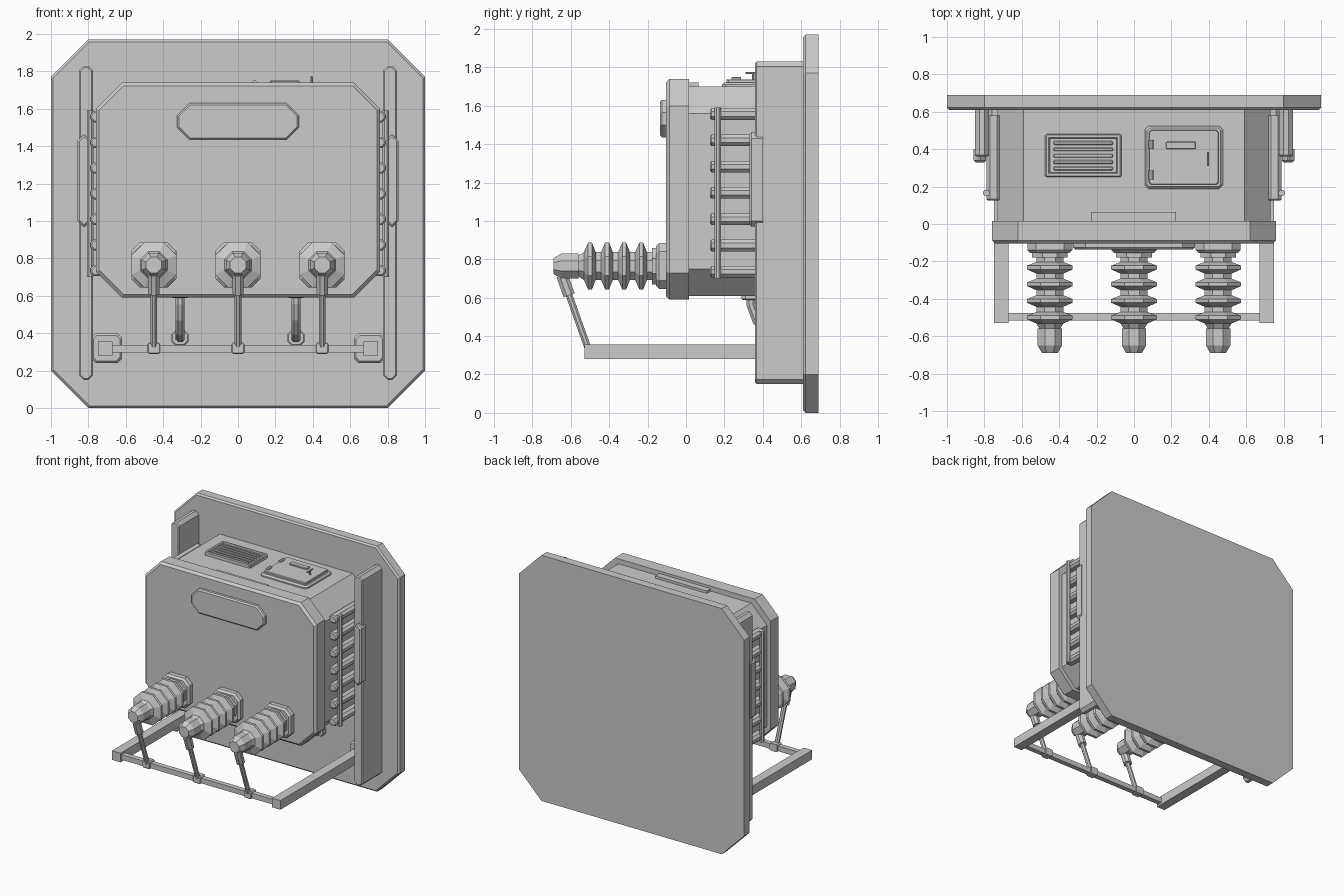
import bpy, bmesh, math
from mathutils import Vector, Matrix

cube = bpy.data.objects.get("Cube")
if cube:
    bpy.data.objects.remove(cube, do_unlink=True)

grey = bpy.data.materials.new("painted_grey")
grey.use_nodes = True
colour = (0.6, 0.6, 0.6, 1)
grey.diffuse_color = colour
grey.node_tree.nodes["Principled BSDF"].inputs["Base Color"].default_value = colour


def loft(name, rings):
    """Skin a list of equal-length point rings and cap both ends."""
    bm = bmesh.new()
    loops = [[bm.verts.new(p) for p in ring] for ring in rings]
    n = len(loops[0])
    for a, b in zip(loops, loops[1:]):
        for i in range(n):
            j = (i + 1) % n
            bm.faces.new((a[i], a[j], b[j], b[i]))
    bm.faces.new(loops[0])
    bm.faces.new(loops[-1])
    bmesh.ops.recalc_face_normals(bm, faces=bm.faces)
    mesh = bpy.data.meshes.new(name)
    bm.to_mesh(mesh)
    bm.free()
    mesh.materials.append(grey)
    ob = bpy.data.objects.new(name, mesh)
    bpy.context.collection.objects.link(ob)
    return ob


def octagon(u0, u1, v0, v1, c):
    return [(u0 + c, v0), (u1 - c, v0), (u1, v0 + c), (u1, v1 - c),
            (u1 - c, v1), (u0 + c, v1), (u0, v1 - c), (u0, v0 + c)]


def panel(name, us, vs, back, front, c, b=0.0, up=False):
    """Chamfered slab with a bevelled outer rim, facing -y or, if up, +z."""
    s = 1 if front > back else -1
    steps = [(back, 0), (front - s * b, 0)] + ([(front, b)] if b else [])
    rings = []
    for d, inset in steps:
        pts = octagon(us[0] + inset, us[1] - inset, vs[0] + inset, vs[1] - inset,
                      max(c - 0.58 * inset, 0.001))
        rings.append([(u, v, d) if up else (u, d, v) for u, v in pts])
    return loft(name, rings)


def box(name, xs, ys, zs):
    return loft(name, [[(xs[0], ys[0], z), (xs[1], ys[0], z),
                        (xs[1], ys[1], z), (xs[0], ys[1], z)] for z in zs])


def tube(name, path, radii, sides=8):
    """Faceted tube along a path, each ring square to the path."""
    path = [Vector(p) for p in path]
    rings = []
    for i, (p, r) in enumerate(zip(path, radii)):
        d = path[min(i + 1, len(path) - 1)] - path[max(i - 1, 0)]
        side = Vector((1, 0, 0))
        other = d.normalized().cross(side).normalized() if abs(d.normalized().x) < 0.9 else Vector((0, 0, 1))
        if abs(d.normalized().x) >= 0.9:
            side = Vector((0, 1, 0))
        angles = [2 * math.pi * (k + 0.5) / sides for k in range(sides)]
        rings.append([p + r * (side * math.cos(a) + other * math.sin(a)) for a in angles])
    return loft(name, rings)


def span(s, a, b):
    return tuple(sorted((s * a, s * b)))


# Wall plate, tank and front cover
panel("wall_plate", (-1, 1), (0, 1.97), 0.69, 0.61, 0.2, 0.012)
panel("tank_body", (-0.73, 0.73), (0.61, 1.7), 0.61, 0.0, 0.14)
panel("front_cover", (-0.76, 0.76), (0.59, 1.74), 0.015, -0.105, 0.14, 0.018)
panel("blank_name_plate", (-0.325, 0.325), (1.435, 1.63), -0.105, -0.135, 0.065, 0.01)
box("cover_top_lip", (-0.23, 0.225), (0.015, 0.065), (1.69, 1.72))

# Mounting channels, cooling ribs and frame arms on both sides
for s, side in ((1, "left"), (-1, "right")):
    panel(side + "_channel", span(s, 0.775, 0.85), (0.15, 1.83), 0.61, 0.36, 0.025, 0.008)
    panel(side + "_channel_pad", span(s, 0.79, 0.858), (0.97, 1.46), 0.40, 0.33, 0.03, 0.01)
    for i in range(7):
        z = 0.735 + i * 0.137
        panel(side + "_cooling_rib", span(s, 0.715, 0.788), (z - 0.03, z + 0.03),
              0.58, 0.125, 0.018, 0.008)
    tube(side + "_rib_rod", [(s * 0.79, 0.165, 0.7), (s * 0.79, 0.165, 1.59)], [0.018] * 2)
    panel(side + "_arm_foot", span(s, 0.62, 0.785), (0.24, 0.4), 0.61, 0.52, 0.025, 0.012)
    box(side + "_frame_arm", span(s, 0.672, 0.748), (-0.53, 0.56), (0.282, 0.355))
    # Bent drain pipe from the tank floor to the wall plate
    x = s * 0.31
    tube(side + "_drain_pipe",
         [(x, 0.335, 0.62), (x, 0.34, 0.56), (x, 0.37, 0.48), (x, 0.43, 0.41),
          (x, 0.51, 0.378), (x, 0.61, 0.375)], [0.026] * 6)
    panel(side + "_drain_top_flange", (x - 0.045, x + 0.045), (0.29, 0.38), 0.62, 0.588,
          0.02, 0.006, up=True)
    panel(side + "_drain_wall_flange", (x - 0.045, x + 0.045), (0.335, 0.415), 0.61, 0.57,
          0.02, 0.006)

box("frame_cross_bar", (-0.69, 0.69), (-0.515, -0.475), (0.297, 0.338))

# Insulated bushings: core, four sheds and a terminal, turned about the y axis
k = 1 / math.cos(math.pi / 8)
profile = [(-0.1, 0.095), (-0.178, 0.095), (-0.178, 0.072)]
for i in range(4):
    y = -0.235 - 0.089 * i
    profile += [(y + 0.032, 0.072), (y + 0.012, 0.122), (y - 0.008, 0.122), (y - 0.03, 0.072)]
profile += [(-0.56, 0.055), (-0.56, 0.065), (-0.65, 0.065), (-0.69, 0.042)]
for label, x in (("right", -0.45), ("middle", 0), ("left", 0.45)):
    panel(label + "_bushing_flange", (x - 0.12, x + 0.12), (0.645, 0.885), -0.1, -0.155, 0.045, 0.015)
    rings = []
    for y, r in profile:
        angles = [math.pi * (i + 0.5) / 4 for i in range(8)]
        rings.append([(x + r * k * math.cos(a), y, 0.765 + r * k * math.sin(a)) for a in angles])
    loft(label + "_bushing", rings)
    # Slanted brace from the terminal down to the cross bar
    top, bottom = Vector((x, -0.645, 0.715)), Vector((x, -0.505, 0.32))
    tube(label + "_brace_rod", [top, bottom], [0.019] * 2)
    tube(label + "_brace_socket", [top, top.lerp(bottom, 0.26)], [0.033] * 2)
    panel(label + "_brace_clamp", (x - 0.034, x + 0.034), (0.29, 0.35), -0.465, -0.525, 0.008, 0.005)

# Louvred vent on the tank roof: frame ring built from four rails, with slats
vx, vy = (-0.475, -0.068), (0.25, 0.482)
panel("vent_base", vx, vy, 1.69, 1.712, 0.012, 0.004, up=True)
for name, xs, ys in (("front", vx, (0.25, 0.275)), ("back", vx, (0.457, 0.482)),
                     ("right", (-0.475, -0.45), vy), ("left", (-0.093, -0.068), vy)):
    panel("vent_rail_" + name, xs, ys, 1.7, 1.73, 0.008, 0.006, up=True)
for i in range(5):
    y = 0.297 + i * 0.034
    panel("vent_slat", (-0.43, -0.113), (y - 0.01, y + 0.01), 1.7, 1.724, 0.004, 0.004, up=True)

# Inspection hatch with hinges, grip and latch
panel("hatch_frame", (0.058, 0.475), (0.188, 0.525), 1.69, 1.722, 0.02, 0.012, up=True)
panel("hatch_lid", (0.08, 0.452), (0.21, 0.503), 1.71, 1.738, 0.012, 0.004, up=True)
panel("hatch_grip", (0.172, 0.33), (0.4, 0.44), 1.73, 1.75, 0.004, 0.003, up=True)
for y in (0.262, 0.425):
    tube("hatch_hinge", [(0.09, y - 0.025, 1.738), (0.09, y + 0.025, 1.738)], [0.014] * 2)
tube("latch_post", [(0.395, 0.35, 1.73), (0.395, 0.35, 1.772)], [0.007] * 2)
tube("latch_handle", [(0.395, 0.31, 1.77), (0.395, 0.385, 1.77)], [0.006] * 2)
